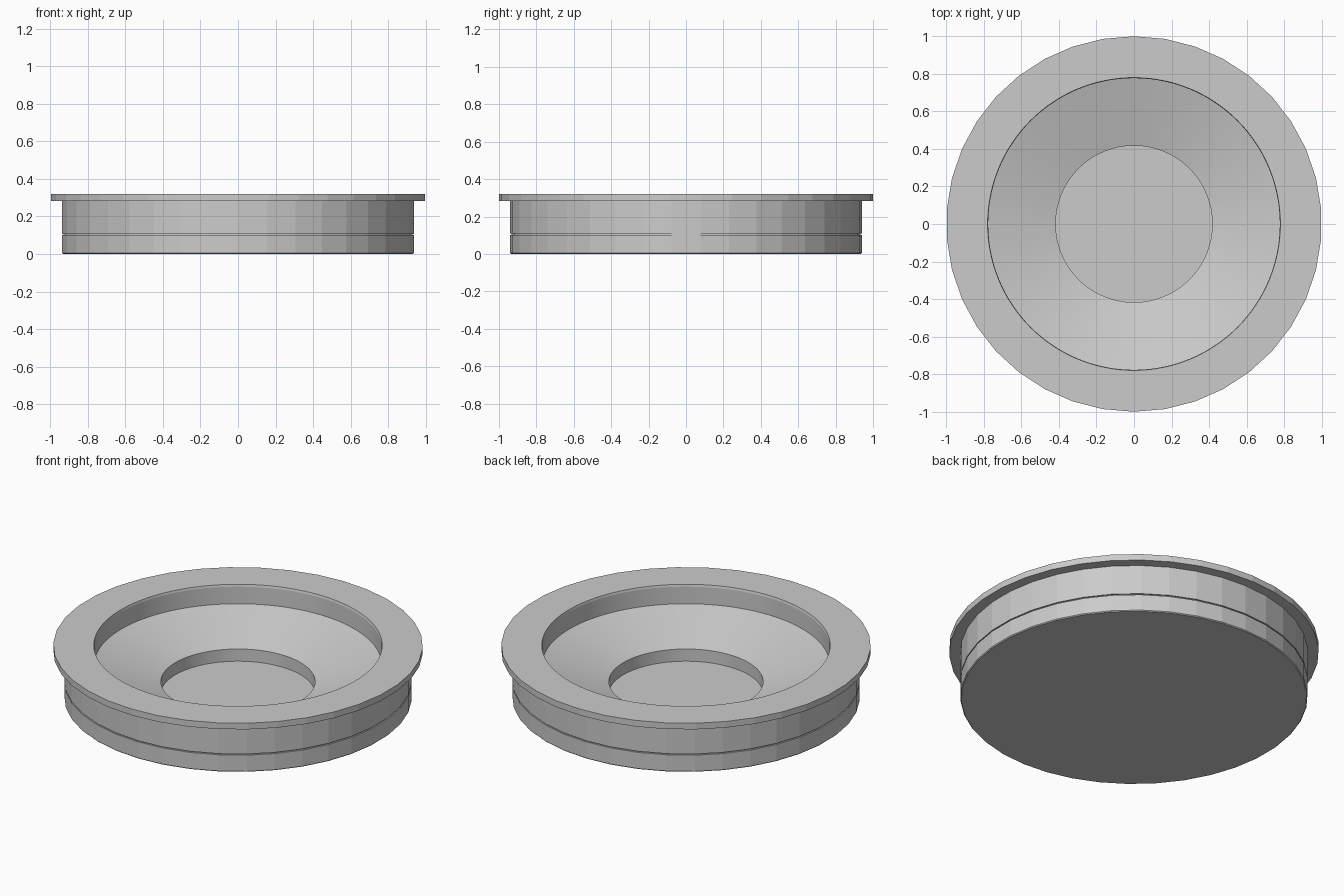
import bpy, bmesh
from math import pi, cos, sin

if "Cube" in bpy.data.objects:
    bpy.data.objects.remove(bpy.data.objects["Cube"])

OUTER_SIDES = 38
INNER_SIDES = 128


def ring(bm, r, z, n):
    return [bm.verts.new((r * cos(pi / 2 + 2 * pi * i / n),
                          r * sin(pi / 2 + 2 * pi * i / n), z)) for i in range(n)]


def lathe(bm, profile, n, smooth):
    """Join rings of (radius, height); return the first and last ring."""
    rings = [ring(bm, r, z, n) for r, z in profile]
    for a, b in zip(rings, rings[1:]):
        for i in range(n):
            j = (i + 1) % n
            bm.faces.new((a[i], a[j], b[j], b[i])).smooth = smooth
    return rings[0], rings[-1]


def loop_edges(bm, verts):
    return [bm.edges.get((v, verts[i - 1])) for i, v in enumerate(verts)]


bm = bmesh.new()

# faceted outside: base, thin seam groove, body, flange
outer = [(0.935, 0), (0.94, 0.005), (0.94, 0.101), (0.932, 0.101), (0.932, 0.108),
         (0.94, 0.108), (0.94, 0.283), (1.0, 0.283), (1.0, 0.32)]
bottom, rim = lathe(bm, outer, OUTER_SIDES, False)
bm.faces.new(bottom[::-1])

# round inside: lip, wall, sloping dish, centre well
inner = [(0.78, 0.32), (0.777, 0.307), (0.777, 0.205), (0.417, 0.103), (0.417, 0.03)]
lip, floor = lathe(bm, inner, INNER_SIDES, True)
bm.faces.new(floor)

# flat top between flange and lip
bmesh.ops.triangle_fill(bm, use_beauty=True, use_dissolve=False, normal=(0, 0, 1),
                        edges=loop_edges(bm, rim) + loop_edges(bm, lip))

# keep the hard edges crisp
bmesh.ops.recalc_face_normals(bm, faces=bm.faces)
for e in bm.edges:
    e.smooth = len(e.link_faces) == 2 and e.calc_face_angle(0) < 0.1

mesh = bpy.data.meshes.new("flanged_dish")
bm.to_mesh(mesh)
bm.free()
dish = bpy.data.objects.new("flanged_dish", mesh)
bpy.context.collection.objects.link(dish)
